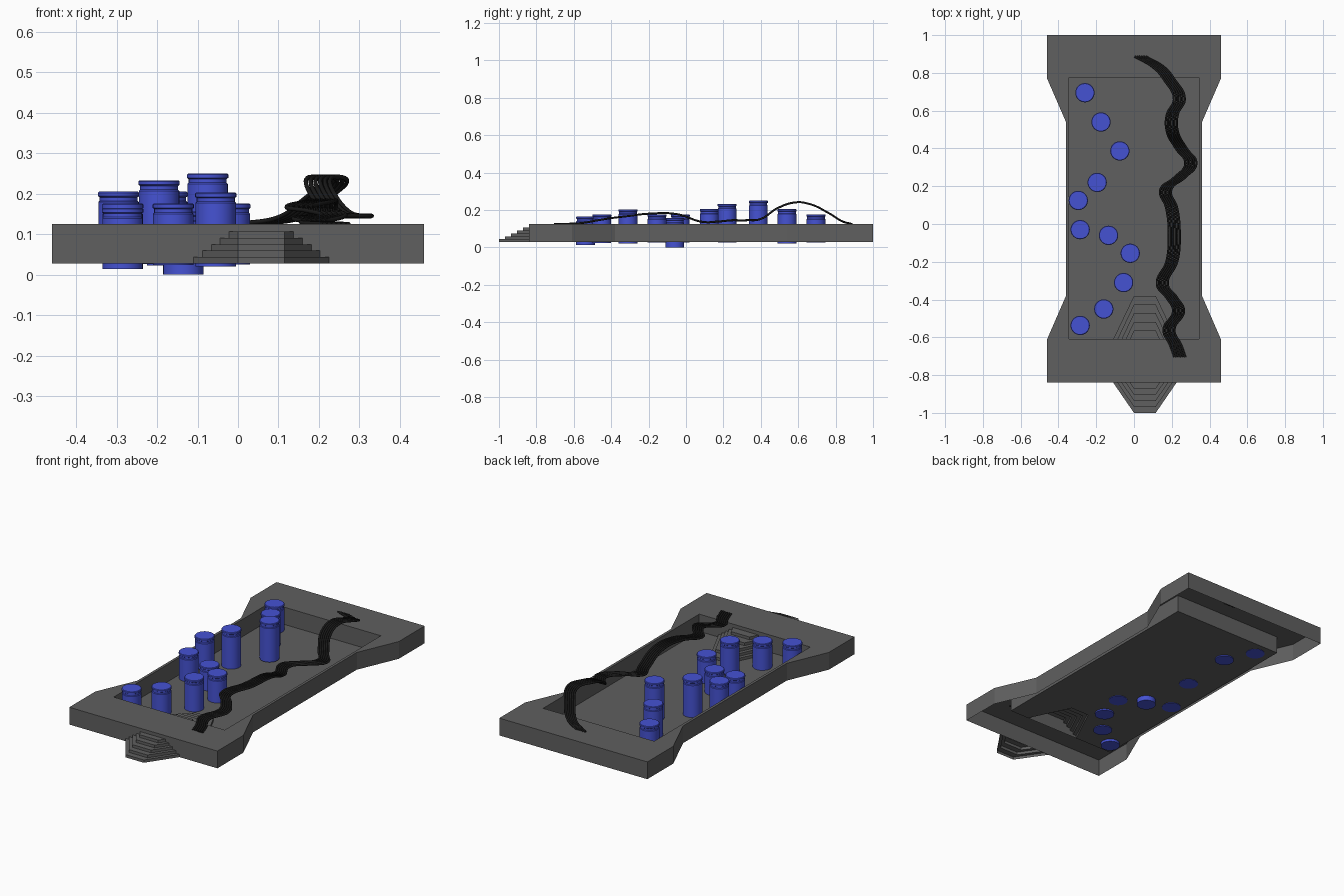
import bpy, bmesh, math

if "Cube" in bpy.data.objects:
    bpy.data.objects.remove(bpy.data.objects["Cube"])


def material(name, rgb):
    m = bpy.data.materials.new(name)
    m.diffuse_color = (*rgb, 1)
    m.use_nodes = True
    m.node_tree.nodes["Principled BSDF"].inputs["Base Color"].default_value = m.diffuse_color
    return m


GREY = material("dark grey", (0.115, 0.115, 0.115))
BLUE = material("blue", (0.06, 0.085, 0.65))
BLACK = material("black", (0.01, 0.01, 0.01))


class Shell:
    """Collects flat faces and welds them into one object."""
    def __init__(self):
        self.bm = bmesh.new()

    def face(self, pts):
        self.bm.faces.new([self.bm.verts.new(p) for p in pts])

    def flat(self, pts, z):
        self.face([(x, y, z) for x, y in pts])

    def walls(self, pts, z0, z1, closed=True):
        n = len(pts)
        for i in range(n if closed else n - 1):
            a, b = pts[i], pts[(i + 1) % n]
            self.face([(*a, z0), (*b, z0), (*b, z1), (*a, z1)])

    def finish(self, name, mat):
        bm = self.bm
        bmesh.ops.remove_doubles(bm, verts=bm.verts, dist=1e-5)
        bmesh.ops.recalc_face_normals(bm, faces=bm.faces)
        me = bpy.data.meshes.new(name)
        bm.to_mesh(me)
        bm.free()
        me.materials.append(mat)
        ob = bpy.data.objects.new(name, me)
        bpy.context.collection.objects.link(ob)
        return ob


LOW, TOP = 0.028, 0.125
STEPS = 5
RISE = (0.106 - LOW) / STEPS

# Tray: waisted outer rim, open underneath, with a sunken floor
right = [(0.46, 1.0), (0.46, 0.77), (0.36, 0.54), (0.36, -0.38), (0.46, -0.61), (0.46, -0.84)]
left = [(-x, y) for x, y in reversed(right)]
ix, iy0, iy1 = 0.345, -0.61, 0.775
tray = Shell()
tray.flat(right + [(ix, iy0), (ix, iy1)], TOP)
tray.flat(left + [(-ix, iy1), (-ix, iy0)], TOP)
tray.flat([right[-1], left[0], (-ix, iy0), (ix, iy0)], TOP)
tray.flat([left[-1], right[0], (ix, iy1), (-ix, iy1)], TOP)
tray.walls(right + left, LOW, TOP)
tray.walls([(-ix, iy0), (ix, iy0), (ix, iy1), (-ix, iy1)], LOW, TOP)
# the floor is notched where the hollow inner steps stand
tray.flat([(-ix, iy0), (-0.11, iy0), (0, -0.38), (0.115, -0.38), (0.225, iy0),
           (ix, iy0), (ix, iy1), (-ix, iy1)], LOW)
tray.finish("tray", GREY)


# Steps: nested trapezoid levels, hollow below
def steps(name, base_y, tip_y):
    s = Shell()

    def outline(i):
        f = 1 - i / STEPS
        y = base_y + (tip_y - base_y) * f
        return [(-0.11 * f, base_y), (0, y), (0.115, y), (0.115 + 0.11 * f, base_y)]

    for i in range(STEPS):
        o, z = outline(i), LOW + RISE * (i + 1)
        s.walls(o, LOW + RISE * i, z, closed=False)
        if i < STEPS - 1:       # tread between this level and the next
            n = outline(i + 1)
            for k in range(3):
                s.flat([o[k], o[k + 1], n[k + 1], n[k]], z)
        else:
            s.flat(o, z)
    s.finish(name, GREY)


steps("outer_steps", -0.84, -1.0)
steps("inner_steps", -0.61, -0.38)


# Barrels: lathed body with a groove under the lid (x, y, bottom, top)
barrels = [(-0.26, 0.695, 0.026, 0.176), (-0.175, 0.54, 0.022, 0.205),
           (-0.075, 0.387, 0.035, 0.25), (-0.195, 0.22, 0.026, 0.233),
           (-0.295, 0.125, 0.033, 0.205), (-0.285, -0.03, 0.026, 0.176),
           (-0.135, -0.06, 0.0, 0.157), (-0.02, -0.155, 0.025, 0.176),
           (-0.055, -0.31, 0.02, 0.203), (-0.16, -0.45, 0.024, 0.176),
           (-0.285, -0.537, 0.014, 0.165)]
SIDES = 32
for n, (cx, cy, z0, z1) in enumerate(barrels):
    profile = [(0.05, z0), (0.05, z1 - 0.026), (0.047, z1 - 0.023), (0.047, z1 - 0.014),
               (0.051, z1 - 0.011), (0.051, z1 - 0.003), (0.048, z1)]
    rings = [[(cx + r * math.cos(a), cy + r * math.sin(a), z)
              for a in (2 * math.pi * k / SIDES for k in range(SIDES))] for r, z in profile]
    s = Shell()
    s.face(rings[0])
    s.face(rings[-1])
    for a, b in zip(rings, rings[1:]):
        for k in range(SIDES):
            j = (k + 1) % SIDES
            s.face([a[k], a[j], b[j], b[k]])
    ob = s.finish(f"barrel_{n + 1}", BLUE)
    bpy.ops.object.select_all(action='DESELECT')
    ob.select_set(True)
    bpy.context.view_layer.objects.active = ob
    bpy.ops.object.shade_smooth_by_angle(angle=math.radians(30))

# Cables: one winding path repeated side by side
path = [(0.032, 0.887, 0.125), (0.13, 0.83, 0.142), (0.19, 0.76, 0.185), (0.24, 0.66, 0.232),
        (0.203, 0.58, 0.24), (0.203, 0.49, 0.21), (0.25, 0.40, 0.152), (0.301, 0.32, 0.145),
        (0.24, 0.245, 0.145), (0.168, 0.18, 0.139), (0.198, 0.09, 0.136), (0.213, -0.05, 0.178),
        (0.20, -0.20, 0.18), (0.15, -0.32, 0.166), (0.20, -0.39, 0.158), (0.236, -0.46, 0.147),
        (0.185, -0.56, 0.13), (0.22, -0.64, 0.126), (0.243, -0.705, 0.125)]
CABLES = 6
for n in range(CABLES):
    dx = (n - (CABLES - 1) / 2) * 0.0118
    cu = bpy.data.curves.new(f"cable_{n + 1}", 'CURVE')
    cu.dimensions = '3D'
    cu.bevel_depth = 0.0055
    cu.bevel_resolution = 2
    cu.resolution_u = 8
    cu.use_fill_caps = True
    sp = cu.splines.new('BEZIER')
    sp.bezier_points.add(len(path) - 1)
    for p, (x, y, z) in zip(sp.bezier_points, path):
        p.co = (x + dx, y, z)
        p.handle_left_type = p.handle_right_type = 'AUTO'
    cu.materials.append(BLACK)
    bpy.context.collection.objects.link(bpy.data.objects.new(f"cable_{n + 1}", cu))
